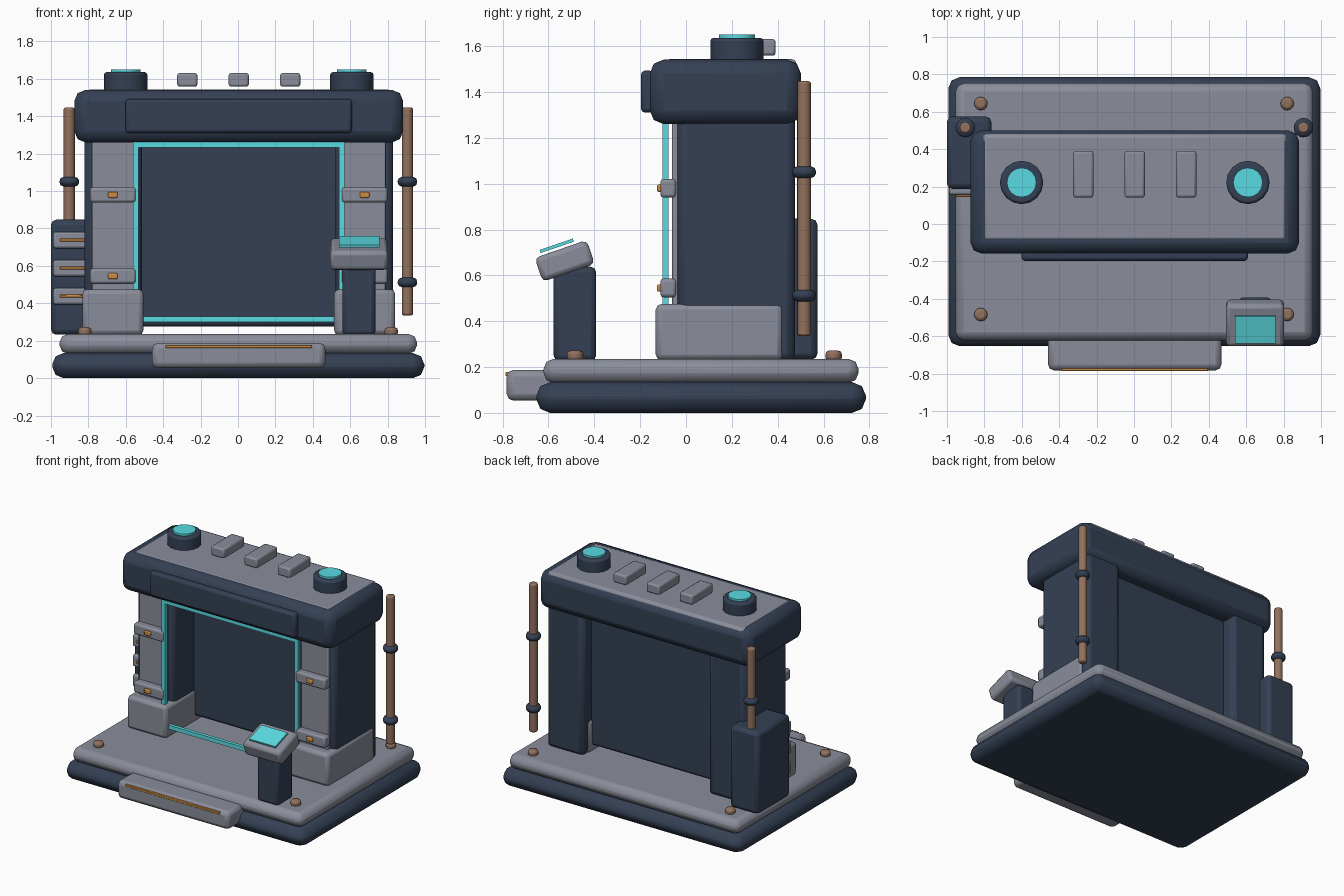
import bpy, math

if "Cube" in bpy.data.objects:
    bpy.data.objects.remove(bpy.data.objects["Cube"])

CX = 0.004  # slight sideways offset of the gate body


def material(name, rgb):
    m = bpy.data.materials.new(name)
    m.diffuse_color = (*rgb, 1)
    m.use_nodes = True
    m.node_tree.nodes["Principled BSDF"].inputs["Base Color"].default_value = m.diffuse_color
    return m


NAVY = material("navy metal", (0.034, 0.051, 0.088))
GREY = material("grey metal", (0.255, 0.27, 0.325))
CYAN = material("cyan glow", (0.1, 0.71, 0.76))
COPPER = material("copper", (0.29, 0.165, 0.11))
AMBER = material("amber", (0.6, 0.26, 0.06))


def finish(ob, name, mat, bevel, segments):
    ob.name = name
    ob.data.materials.append(mat)
    if bevel:
        b = ob.modifiers.new("bevel", 'BEVEL')
        b.width = bevel
        b.segments = segments
        b.limit_method = 'ANGLE'
        b.angle_limit = math.radians(40)
    bpy.ops.object.shade_smooth_by_angle(angle=math.radians(35))
    return ob


def box(name, mat, x, y, z, bevel=0.02, segments=2, tilt=0):
    """Bevelled box from (low, high) spans on each axis."""
    bpy.ops.mesh.primitive_cube_add(size=1)
    ob = bpy.context.object
    ob.scale = [s[1] - s[0] for s in (x, y, z)]
    bpy.ops.object.transform_apply(location=False, rotation=False, scale=True)
    ob.location = [(s[0] + s[1]) / 2 for s in (x, y, z)]
    ob.rotation_euler.x = tilt
    return finish(ob, name, mat, bevel, segments)


def cyl(name, mat, x, y, z, r, bevel=0.01, sides=16):
    bpy.ops.mesh.primitive_cylinder_add(vertices=sides, radius=r, depth=z[1] - z[0],
                                        location=(x, y, (z[0] + z[1]) / 2))
    return finish(bpy.context.object, name, mat, bevel, 2)


def span(c, w):
    return (c - w / 2, c + w / 2)


# Stepped base and front step
box("base_lower", NAVY, (-0.993, 0.996), (-0.653, 0.785), (0, 0.134), 0.06)
box("base_upper", GREY, (-0.954, 0.957), (-0.622, 0.753), (0.13, 0.236), 0.045)
box("front_step", GREY, (-0.459, 0.467), (-0.782, -0.55), (0.053, 0.188), 0.03)
box("step_strip", AMBER, span(CX, 0.785), (-0.787, -0.77), (0.16, 0.178), 0.003, 1)

# Mirrored gate columns with feet, face plates and clamps
for side, s in (("left", -1), ("right", 1)):
    def mx(a, b):
        return tuple(sorted((CX + s * a, CX + s * b)))
    box(side + "_pillar", NAVY, mx(0.518, 0.825), (-0.036, 0.476), (0.22, 1.32), 0.038)
    box(side + "_foot", GREY, mx(0.51, 0.836), (-0.132, 0.423), (0.23, 0.475), 0.025)
    box(side + "_face_plate", GREY, mx(0.558, 0.785), (-0.06, -0.03), (0.4, 1.3), 0.008)
    for z in (0.545, 0.98):
        box(side + "_clamp", GREY, mx(0.55, 0.795), (-0.112, -0.043), span(z, 0.082), 0.014)
        box(side + "_clamp_stud", AMBER, span(CX + s * 0.673, 0.05), (-0.126, -0.1),
            span(z, 0.032), 0.006)
    # glowing door jamb
    box(side + "_glow_jamb", CYAN, mx(0.536, 0.566), (-0.103, -0.077), (0.33, 1.232), 0)

    # pole with collars behind the column
    px = s * 0.904 + 0.002
    cyl(side + "_pole", COPPER, px, 0.515, (0.335, 1.447), 0.03)
    for z in (0.512, 1.05):
        cyl(side + "_pole_collar", NAVY, px, 0.515, span(z, 0.05), 0.052, 0.02)

    # roof lamp
    cyl(side + "_lamp_housing", NAVY, CX + s * 0.605, 0.222, (1.5, 1.636), 0.116, 0.014)
    cyl(side + "_lamp_lens", CYAN, CX + s * 0.605, 0.222, (1.61, 1.65), 0.079, 0)

    # floor bolts
    for y in (-0.484, 0.644):
        cyl("floor_bolt", COPPER, s * 0.819, y, (0.225, 0.272), 0.036, 0.016, 12)

# Remaining glow frame bars and the recessed shutter
for name, z in (("glow_header", 1.247), ("glow_sill", 0.315)):
    box(name, CYAN, span(CX, 1.132), (-0.103, -0.077), span(z, 0.03), 0)
box("shutter_panel", NAVY, span(CX, 1.08), (0.21, 0.375), (0.275, 1.35), 0.025)

# Lintel with roof plate, sign and vents
box("lintel", NAVY, (-0.875, 0.883), (-0.158, 0.501), (1.26, 1.541), 0.06)
box("roof_plate", GREY, span(CX, 1.63), (-0.093, 0.482), (1.5, 1.544), 0.025)
box("sign_plate", NAVY, (-0.602, 0.609), (-0.197, -0.14), (1.31, 1.493), 0.018)
for x in (-0.275, 0, 0.275):
    box("roof_vent", GREY, span(CX + x, 0.108), (0.141, 0.391), (1.558, 1.631), 0.013)

# Side cabinet with drawers
box("cabinet", NAVY, (-1.0, -0.763), (0.188, 0.574), (0.232, 0.847), 0.028)
for z in (0.438, 0.588, 0.738):
    box("drawer", GREY, (-0.988, -0.776), (0.156, 0.21), span(z, 0.088), 0.012)
    box("drawer_handle", AMBER, (-0.952, -0.812), (0.145, 0.165), span(z, 0.016), 0.003, 1)

# Control console with tilted head and screen
TILT = math.radians(19)
box("console_post", NAVY, (0.559, 0.735), (-0.577, -0.392), (0.225, 0.638), 0.025)
box("console_head", GREY, (0.492, 0.802), span(-0.529, 0.24), span(0.663, 0.11), 0.022, 2, TILT)
box("console_screen", CYAN, (0.54, 0.757), span(-0.564, 0.153), span(0.729, 0.014), 0, 1, TILT)
